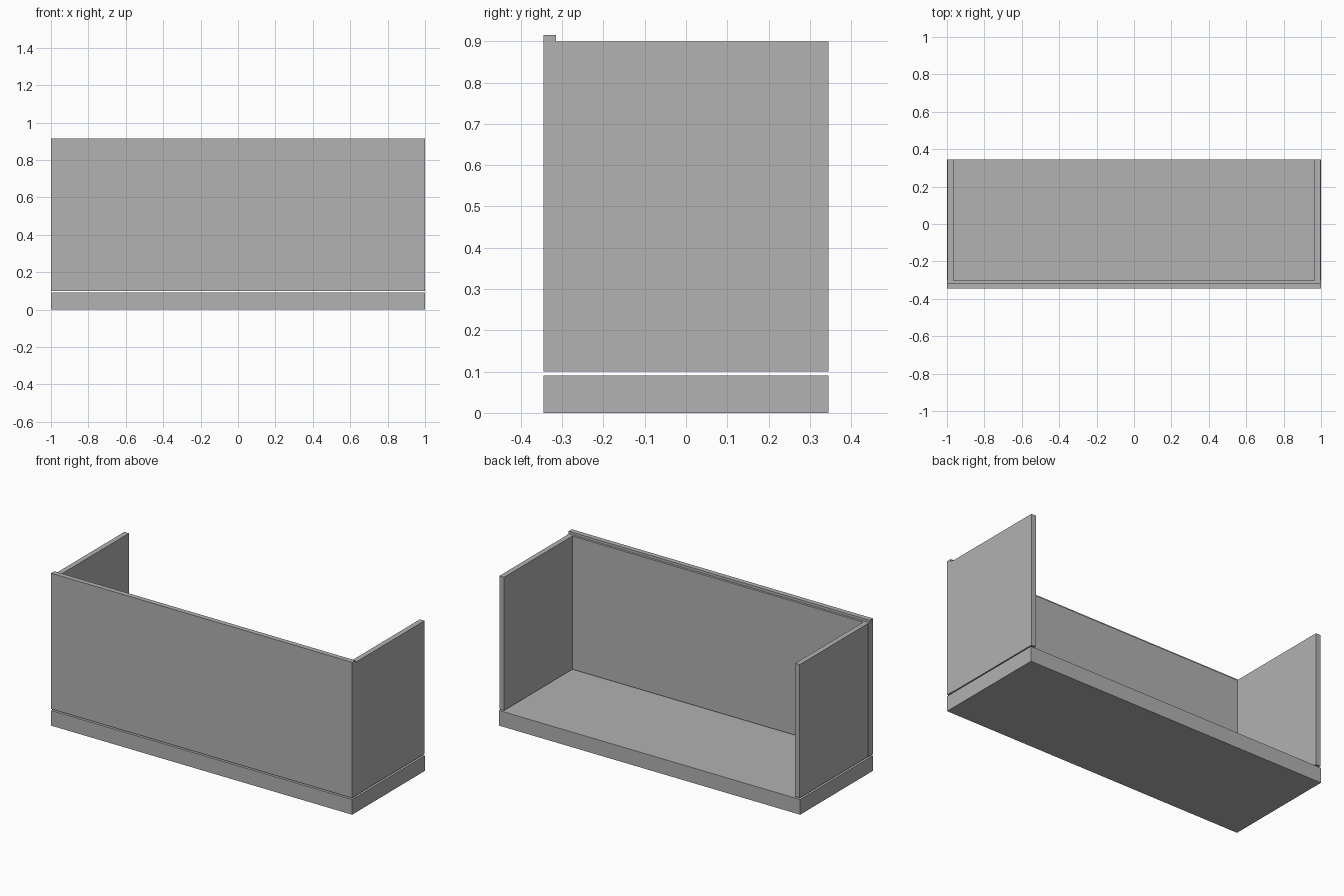
import bpy
import bmesh

default = bpy.data.objects.get("Cube")
if default:
    bpy.data.objects.remove(default, do_unlink=True)

GREY = (0.445, 0.445, 0.445, 1)
grey = bpy.data.materials.new("plain grey")
grey.use_nodes = True
grey.diffuse_color = GREY
grey.node_tree.nodes["Principled BSDF"].inputs["Base Color"].default_value = GREY


def prism(name, profile, x0, x1):
    """Extrude a (y, z) outline along x from x0 to x1."""
    bm = bmesh.new()
    face = bm.faces.new([bm.verts.new((x0, y, z)) for y, z in profile])
    moved = bmesh.ops.extrude_face_region(bm, geom=[face])["geom"]
    verts = [v for v in moved if isinstance(v, bmesh.types.BMVert)]
    bmesh.ops.translate(bm, verts=verts, vec=(x1 - x0, 0, 0))
    bmesh.ops.recalc_face_normals(bm, faces=bm.faces)
    mesh = bpy.data.meshes.new(name)
    bm.to_mesh(mesh)
    bm.free()
    mesh.materials.append(grey)
    obj = bpy.data.objects.new(name, mesh)
    bpy.context.collection.objects.link(obj)
    return obj


def rectangle(y0, y1, z0, z1):
    return [(y0, z0), (y1, z0), (y1, z1), (y0, z1)]


FRONT, BACK = -0.345, 0.345
WALL_BOTTOM, WALL_TOP = 0.1, 0.9
INNER = -0.302

# Plinth, with a narrow shadow gap above it
prism("base", rectangle(FRONT, BACK, 0, 0.091), -1, 1)

# Front panel with a raised lip along its outer edge
prism("front_panel", [(FRONT, WALL_BOTTOM), (INNER, WALL_BOTTOM), (INNER, WALL_TOP),
                      (-0.315, WALL_TOP), (-0.315, 0.915), (FRONT, 0.915)], -1, 1)

# Side panels, set in slightly from the ends
for name, side in (("left_panel", 1), ("right_panel", -1)):
    prism(name, rectangle(INNER, BACK, WALL_BOTTOM, WALL_TOP), side * 0.966, side * 0.997)
